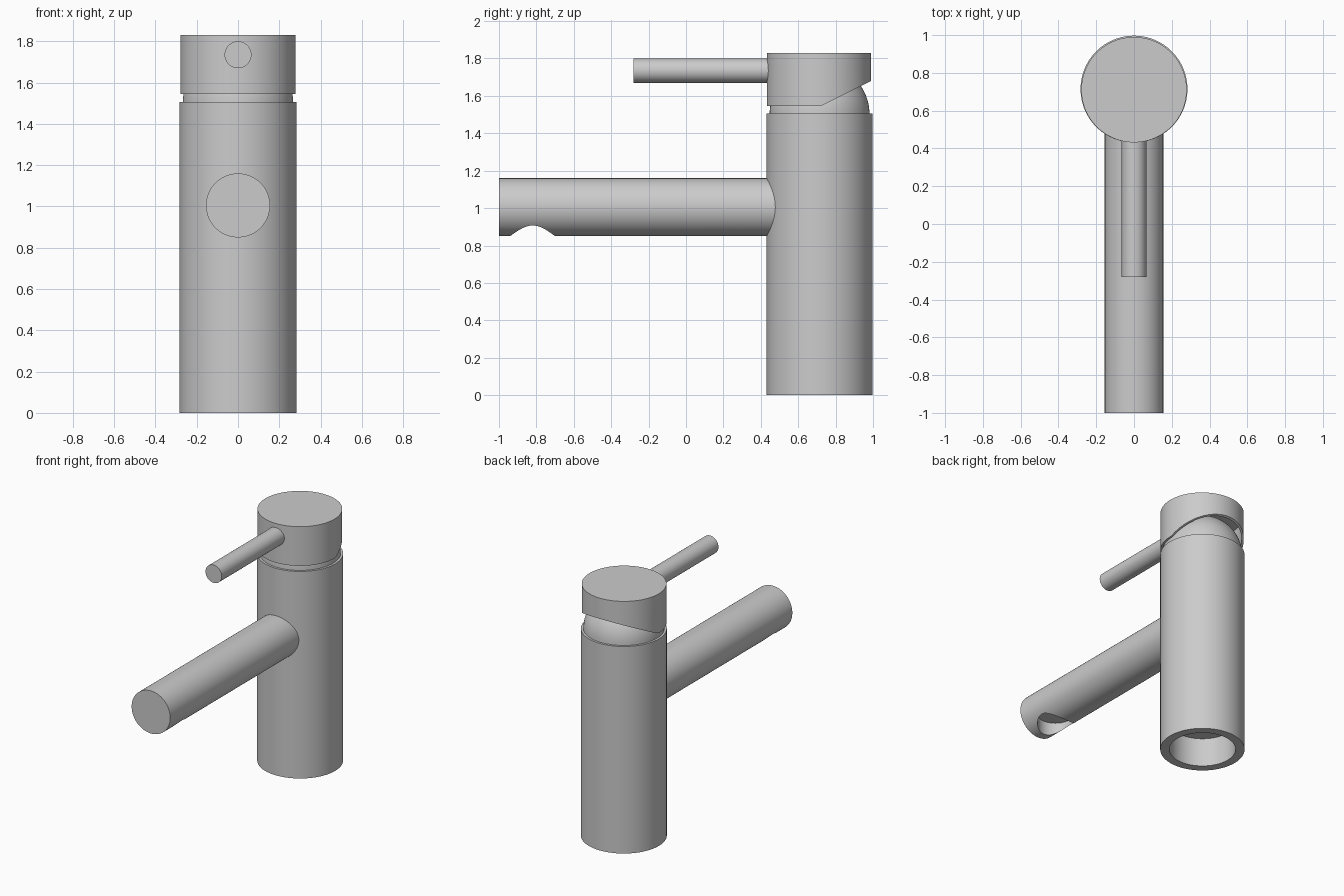
import bpy, bmesh, math
from mathutils import Matrix

if "Cube" in bpy.data.objects:
    bpy.data.objects.remove(bpy.data.objects["Cube"])

SEG = 96
AXIS_Y = 0.714


def lathe(name, profile, matrix, reshape=None):
    """Spin (radius, height) points round the local z axis, then place the result."""
    bm = bmesh.new()
    rings = []
    for r, z in profile:
        rings.append([bm.verts.new((r * math.cos(2 * math.pi * i / SEG),
                                    r * math.sin(2 * math.pi * i / SEG), z))
                      for i in range(SEG)])
    for a, b in zip(rings, rings[1:]):
        for i in range(SEG):
            j = (i + 1) % SEG
            bm.faces.new((a[i], a[j], b[j], b[i]))
    bmesh.ops.remove_doubles(bm, verts=bm.verts, dist=1e-5)
    bm.transform(matrix)
    if reshape:
        for v in bm.verts:
            reshape(v.co)
    bmesh.ops.recalc_face_normals(bm, faces=bm.faces)
    mesh = bpy.data.meshes.new(name)
    bm.to_mesh(mesh)
    bm.free()
    obj = bpy.data.objects.new(name, mesh)
    bpy.context.collection.objects.link(obj)
    return obj


def activate(obj):
    bpy.ops.object.select_all(action='DESELECT')
    obj.select_set(True)
    bpy.context.view_layer.objects.active = obj


def rod(name, radius, y0, y1, z):
    """Solid cylinder lying along y."""
    place = Matrix.Translation((0, y0, z)) @ Matrix.Rotation(-math.pi / 2, 4, 'X')
    length = y1 - y0
    return lathe(name, [(0, 0), (radius, 0), (radius, length), (0, length)], place)


upright = Matrix.Translation((0, AXIS_Y, 0))

# Column with a blind bore in its underside
body = lathe("body", [(0, 0.21), (0.222, 0.21), (0.222, 0), (0.283, 0),
                      (0.283, 1.505), (0, 1.505)], upright)

# Ball on which the cap swivels
dome = lathe("cartridge_dome",
             [(0.267 * math.cos(math.radians(a)), 1.503 + 0.267 * math.sin(math.radians(a)))
              for a in range(0, 91, 5)], upright)


# Hollow cap whose lower rim slants upwards at the back
def slant_rim(co):
    if co.z < 1.6:
        co.z += max(0.0, 0.5 * (co.y - 0.72))


cap = lathe("handle_cap", [(0, 1.785), (0.265, 1.785), (0.265, 1.545), (0.279, 1.545),
                           (0.279, 1.83), (0, 1.83)],
            Matrix.Translation((0, 0.711, 0)), slant_rim)

# Lever and spout
lever = rod("lever", 0.065, -0.28, 0.445, 1.735)
spout = rod("spout", 0.155, -1.0, 0.5, 1.005)

# Round outlet drilled up into the spout
cutter = lathe("outlet_cutter", [(0, 0.7), (0.12, 0.7), (0.12, 0.95), (0, 0.95)],
               Matrix.Translation((0, -0.82, 0)))
cutter.hide_render = True
cut = spout.modifiers.new("outlet", 'BOOLEAN')
cut.operation = 'DIFFERENCE'
cut.solver = 'EXACT'
cut.object = cutter
activate(spout)
bpy.ops.object.modifier_apply(modifier=cut.name)
bpy.data.objects.remove(cutter)

for obj in (body, dome, cap, lever, spout):
    activate(obj)
    bpy.ops.object.shade_smooth_by_angle(angle=math.radians(30))
